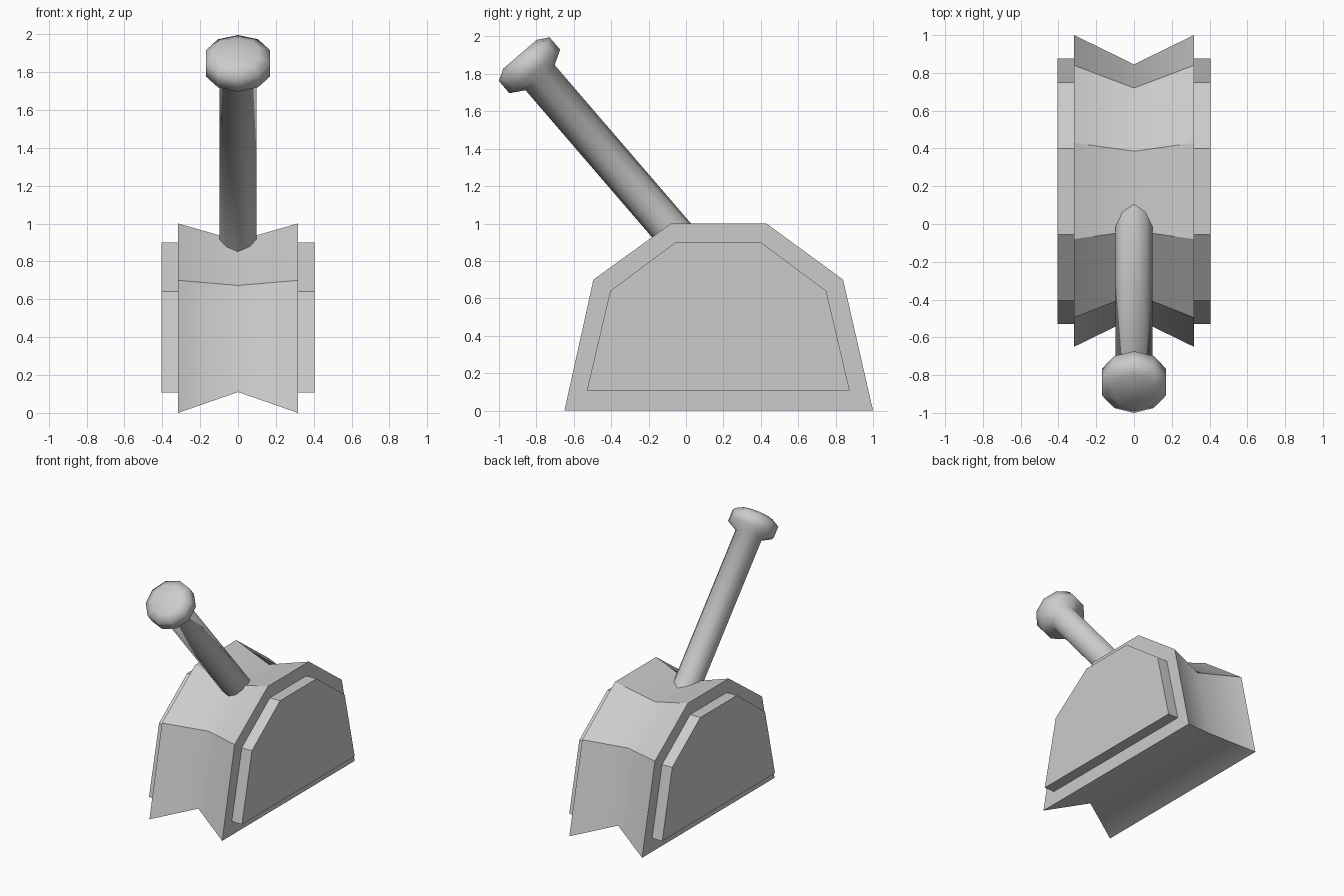
import bpy, bmesh, math
from mathutils import Vector

if "Cube" in bpy.data.objects:
    bpy.data.objects.remove(bpy.data.objects["Cube"])

# Side profiles as (y, z): outer rim, V-groove centre line, side panel
RIM = [(-0.65, 0), (-0.495, 0.70), (-0.08, 1.0), (0.43, 1.0), (0.84, 0.70), (1.0, 0)]
GROOVE = [(-0.495, 0.11), (-0.37, 0.673), (-0.035, 0.91), (0.385, 0.91), (0.72, 0.673), (0.845, 0.11)]
PANEL = [(-0.53, 0.107), (-0.405, 0.64), (-0.055, 0.90), (0.40, 0.90), (0.75, 0.64), (0.875, 0.107)]


def finish(name, bm):
    bmesh.ops.recalc_face_normals(bm, faces=bm.faces)
    mesh = bpy.data.meshes.new(name)
    bm.to_mesh(mesh)
    bm.free()
    obj = bpy.data.objects.new(name, mesh)
    bpy.context.collection.objects.link(obj)
    return obj


def loft(rings):
    """Capped skin through rings of equal length; returns bmesh and cap faces."""
    bm = bmesh.new()
    rows = [[bm.verts.new(p) for p in ring] for ring in rings]
    n = len(rows[0])
    for a, b in zip(rows, rows[1:]):
        for i in range(n):
            j = (i + 1) % n
            bm.faces.new((a[i], a[j], b[j], b[i])).smooth = True
    caps = [bm.faces.new(rows[0]), bm.faces.new(rows[-1])]
    return bm, caps


def at_x(profile, x):
    return [(x, y, z) for y, z in profile]


# Housing: pinched along the middle, soft centre crease, crisp corners
bm, caps = loft([at_x(RIM, -0.317), at_x(GROOVE, 0), at_x(RIM, 0.317)])
for e in bm.edges:
    a, b = e.verts
    along_groove = abs(a.co.x) < 0.01 and abs(b.co.x) < 0.01
    e.smooth = along_groove
finish("housing", bm)

# Raised panels on both sides
for side, name in ((-1, "left_panel"), (1, "right_panel")):
    bm, caps = loft([at_x(PANEL, side * 0.31), at_x(PANEL, side * 0.405)])
    for f in bm.faces:
        f.smooth = False
    finish(name, bm)

# Lever: ten-sided shaft with a flared knob, leaning to the front
axis = Vector((0, -0.652, 0.758))
across = Vector((0, 0.758, 0.652))
neck = Vector((0, -0.78, 1.78))
stations = [(-1.28, 0.103), (0, 0.103), (0.044, 0.179), (0.13, 0.179), (0.165, 0.118)]
rings = []
for s, r in stations:
    angles = [math.tau * i / 10 for i in range(10)]
    rings.append([neck + axis * s + r * (across * math.cos(t) + Vector((math.sin(t), 0, 0)))
                  for t in angles])
bm, caps = loft(rings)
for f in caps:
    f.smooth = True
lever = finish("lever", bm)
bpy.context.view_layer.objects.active = lever
lever.select_set(True)
bpy.ops.object.shade_smooth_by_angle(angle=math.radians(65))
